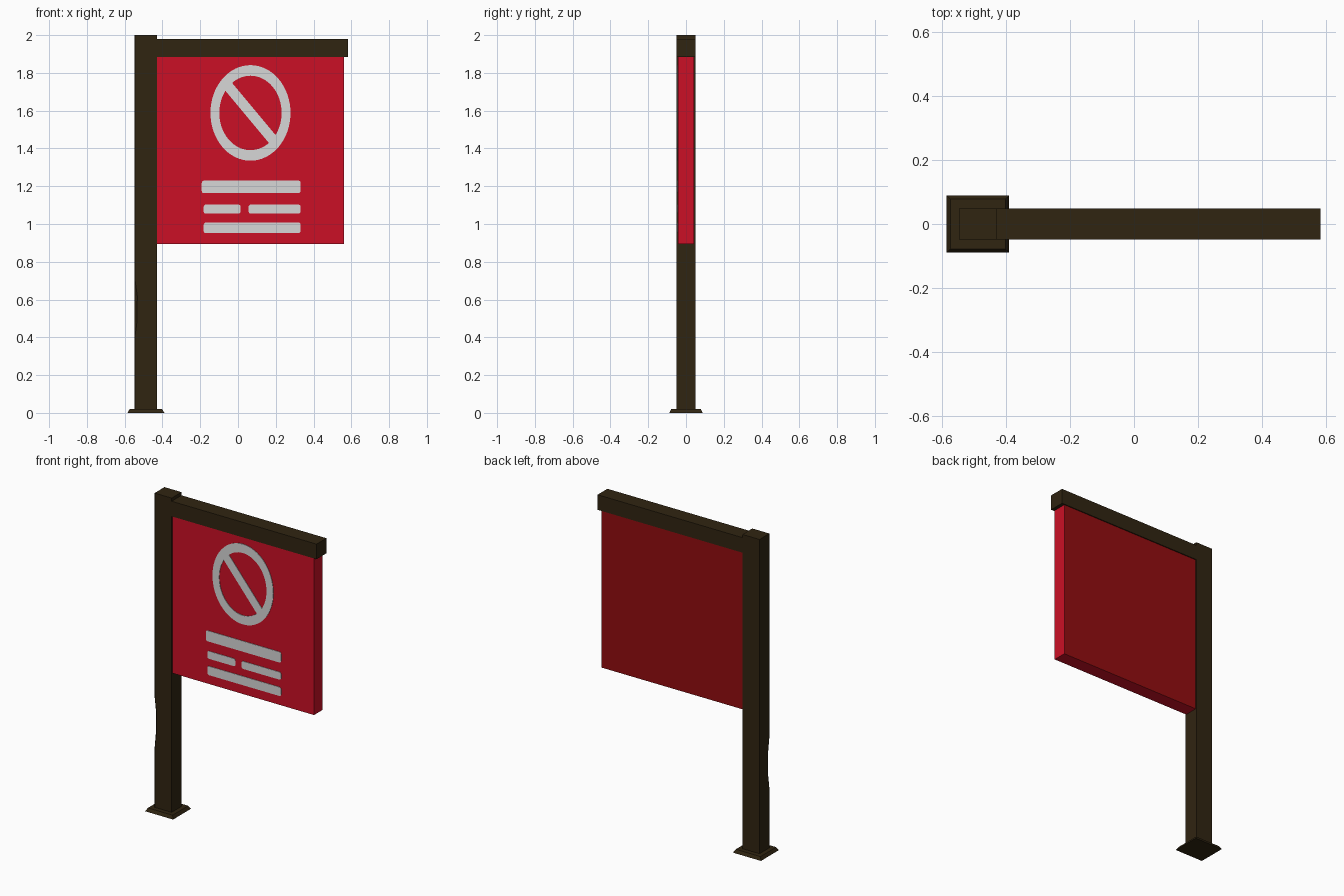
import bpy, bmesh, math
from mathutils import Vector

if "Cube" in bpy.data.objects:
    bpy.data.objects.remove(bpy.data.objects["Cube"])


def material(name, rgb):
    m = bpy.data.materials.new(name)
    m.diffuse_color = (*rgb, 1.0)
    m.use_nodes = True
    m.node_tree.nodes["Principled BSDF"].inputs["Base Color"].default_value = m.diffuse_color
    return m


BROWN = material("dark brown", (0.030, 0.018, 0.0056))
RED = material("sign red", (0.60, 0.005, 0.019))
BACK_RED = material("back red", (0.29, 0.004, 0.005))
WHITE = material("pale grey", (0.68, 0.68, 0.68))


def finish(name, bm, *mats):
    bmesh.ops.recalc_face_normals(bm, faces=bm.faces)
    me = bpy.data.meshes.new(name)
    bm.to_mesh(me)
    bm.free()
    for m in mats:
        me.materials.append(m)
    ob = bpy.data.objects.new(name, me)
    bpy.context.collection.objects.link(ob)
    return ob


def loft(name, rings, mat):
    """Skin a stack of closed rings and cap both ends."""
    bm = bmesh.new()
    rows = [[bm.verts.new(p) for p in r] for r in rings]
    n = len(rows[0])
    for a, b in zip(rows, rows[1:]):
        for i in range(n):
            j = (i + 1) % n
            bm.faces.new((a[i], a[j], b[j], b[i]))
    bm.faces.new(rows[0])
    bm.faces.new(rows[-1])
    return finish(name, bm, mat)


def box(name, x0, x1, y0, y1, z0, z1, *mats):
    bm = bmesh.new()
    bmesh.ops.create_cube(bm, size=1.0)
    for v in bm.verts:
        v.co = Vector(((x0 + x1) / 2 + v.co.x * (x1 - x0),
                       (y0 + y1) / 2 + v.co.y * (y1 - y0),
                       (z0 + z1) / 2 + v.co.z * (z1 - z0)))
    return finish(name, bm, *mats)


FRONT = -0.043          # front face of the sign panel
PLATE = 0.003           # thickness of the painted marks


def plate(name, outline):
    """Thin raised mark on the panel front from an x,z outline."""
    loft(name, [[(x, y, z) for x, z in outline]
                for y in (FRONT + 0.001, FRONT - PLATE)], WHITE)


# Post with a shallow chip worn out of its front left edge
def post_ring(z, c):
    x0, x1, h = -0.547, -0.428, 0.049
    return [(x0, -h + c, z), (x0 + c, -h, z), (x1, -h, z), (x1, h, z), (x0, h, z)]


loft("post", [post_ring(z, c) for z, c in
              ((0.0, 0.001), (0.40, 0.001), (0.48, 0.012), (0.62, 0.014),
               (0.71, 0.001), (2.0, 0.001))], BROWN)


# Tapered foot plate
def foot_ring(z, hx, hy):
    return [(-0.4875 + sx * hx, sy * hy, z)
            for sx, sy in ((-1, -1), (1, -1), (1, 1), (-1, 1))]


loft("foot_plate", [foot_ring(0, 0.0975, 0.089), foot_ring(0.02, 0.086, 0.078)], BROWN)

# Top beam
box("top_beam", -0.43, 0.582, -0.049, 0.049, 1.885, 1.98, BROWN)

# Sign panel, darker on its back face
panel = box("sign_panel", -0.43, 0.56, FRONT, -FRONT, 0.895, 1.886, RED, BACK_RED)
for p in panel.data.polygons:
    if p.normal.y > 0.5:
        p.material_index = 1

# Oval ring of the prohibition mark
CX, CZ, N = 0.066, 1.588, 64
bm = bmesh.new()
rows = []
for rx, rz, y in ((0.212, 0.253, FRONT + 0.001), (0.212, 0.253, FRONT - PLATE),
                  (0.165, 0.197, FRONT - PLATE), (0.165, 0.197, FRONT + 0.001)):
    rows.append([bm.verts.new((CX + rx * math.cos(2 * math.pi * i / N), y,
                               CZ + rz * math.sin(2 * math.pi * i / N))) for i in range(N)])
for k in range(4):
    a, b = rows[k], rows[(k + 1) % 4]
    for i in range(N):
        j = (i + 1) % N
        bm.faces.new((a[i], a[j], b[j], b[i]))
finish("oval_ring", bm, WHITE)

# Diagonal slash, ending inside the ring
d = Vector((0.125, -0.150))
w = Vector((d.y, -d.x)).normalized() * 0.027
c = Vector((CX, CZ))
plate("diagonal_slash", [c - d - w, c + d - w, c + d + w, c - d + w])


# Rounded bars below the mark
def bar(name, x0, x1, z0, z1, r=0.012):
    pts = []
    for cx, cz, start in ((x1 - r, z1 - r, 0), (x0 + r, z1 - r, 90),
                          (x0 + r, z0 + r, 180), (x1 - r, z0 + r, 270)):
        for k in range(4):
            a = math.radians(start + 30 * k)
            pts.append((cx + r * math.cos(a), cz + r * math.sin(a)))
    plate(name, pts)


bar("upper_bar", -0.192, 0.332, 1.163, 1.230)
bar("middle_bar_left", -0.182, 0.014, 1.055, 1.103)
bar("middle_bar_right", 0.056, 0.332, 1.055, 1.103)
bar("lower_bar", -0.182, 0.332, 0.952, 1.008)
